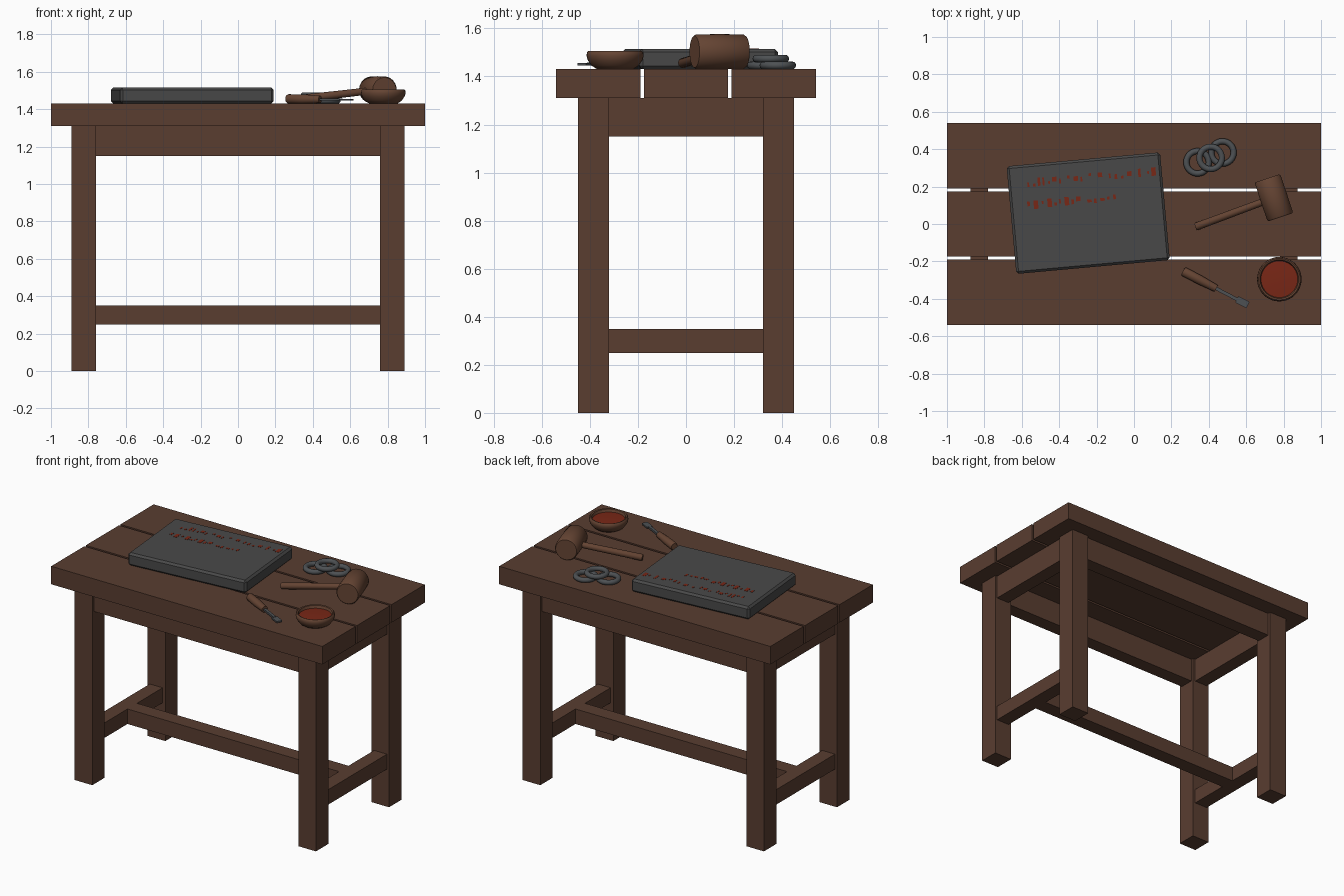
import bpy, bmesh, math, random
from mathutils import Vector, Matrix

if "Cube" in bpy.data.objects:
    bpy.data.objects.remove(bpy.data.objects["Cube"])

random.seed(4)


def material(name, r, g, b):
    m = bpy.data.materials.new(name)
    m.diffuse_color = (r, g, b, 1)
    m.use_nodes = True
    m.node_tree.nodes["Principled BSDF"].inputs["Base Color"].default_value = m.diffuse_color
    return m


WOOD = material("dark wood", 0.100, 0.047, 0.030)
TOOL_WOOD = material("tool wood", 0.130, 0.058, 0.033)
STONE = material("grey stone", 0.066, 0.066, 0.066)
IRON = material("iron", 0.075, 0.082, 0.088)
RED = material("red paint", 0.190, 0.020, 0.008)


def finish(name, bm, mat, matrix=None, smooth=False):
    if matrix:
        bm.transform(matrix)
    bmesh.ops.recalc_face_normals(bm, faces=bm.faces)
    me = bpy.data.meshes.new(name)
    bm.to_mesh(me)
    bm.free()
    ob = bpy.data.objects.new(name, me)
    bpy.context.collection.objects.link(ob)
    me.materials.append(mat)
    if smooth:
        bpy.ops.object.select_all(action='DESELECT')
        ob.select_set(True)
        bpy.context.view_layer.objects.active = ob
        bpy.ops.object.shade_smooth_by_angle(angle=math.radians(40))
    return ob


def add_box(bm, x0, x1, y0, y1, z0, z1):
    m = (Matrix.Translation(((x0 + x1) / 2, (y0 + y1) / 2, (z0 + z1) / 2))
         @ Matrix.Diagonal((x1 - x0, y1 - y0, z1 - z0, 1)))
    bmesh.ops.create_cube(bm, size=1, matrix=m)


def box(name, mat, *dims):
    bm = bmesh.new()
    add_box(bm, *dims)
    return finish(name, bm, mat)


def lathe(name, profile, mat, matrix, steps=40):
    """Spin (radius, height) points round the z axis."""
    bm = bmesh.new()
    vs = [bm.verts.new((r, 0, z)) for r, z in profile]
    es = [bm.edges.new(p) for p in zip(vs, vs[1:])]
    bmesh.ops.spin(bm, geom=vs + es, cent=(0, 0, 0), axis=(0, 0, 1),
                   angle=2 * math.pi, steps=steps)
    bmesh.ops.remove_doubles(bm, verts=bm.verts, dist=1e-5)
    return finish(name, bm, mat, matrix, True)


def along(a, b):
    """Matrix placing local z along the line from a to b."""
    d = Vector(b) - Vector(a)
    return Matrix.Translation(a) @ d.to_track_quat('Z', 'Y').to_matrix().to_4x4()


# Table top: three planks with gaps
for name, y0, y1 in (("front", -0.54, -0.19), ("middle", -0.175, 0.175), ("back", 0.19, 0.54)):
    box(name + "_plank", WOOD, -1, 1, y0, y1, 1.31, 1.43)

# Legs
for sx, side in ((-1, "left"), (1, "right")):
    for sy, end in ((-1, "front"), (1, "back")):
        box(f"{end}_{side}_leg", WOOD, *sorted((sx * 0.76, sx * 0.89)),
            *sorted((sy * 0.32, sy * 0.45)), 0, 1.31)
    # End aprons and stretchers
    xs = sorted((sx * 0.78, sx * 0.875))
    box(side + "_apron", WOOD, *xs, -0.32, 0.32, 1.15, 1.31)
    box(side + "_stretcher", WOOD, *xs, -0.32, 0.32, 0.25, 0.35)

# Long aprons and centre stretcher
for sy, end in ((-1, "front"), (1, "back")):
    box(end + "_apron", WOOD, -0.76, 0.76, *sorted((sy * 0.335, sy * 0.43)), 1.15, 1.31)
box("centre_stretcher", WOOD, -0.78, 0.78, -0.05, 0.05, 0.25, 0.35)

# Stone slab with chamfered edges
slab_place = Matrix.Translation((-0.245, 0.058, 1.43)) @ Matrix.Rotation(math.radians(5.2), 4, 'Z')
bm = bmesh.new()
add_box(bm, -0.412, 0.412, -0.289, 0.289, 0, 0.085)
bmesh.ops.bevel(bm, geom=list(bm.edges), offset=0.013, segments=1, affect='EDGES')
finish("stone_slab", bm, STONE, slab_place)

# Abstract red flecks in two rows
bm = bmesh.new()
for x0, x1, v in ((-0.31, 0.36, 0.190), (-0.32, 0.15, 0.072)):
    x = x0
    while x < x1:
        w = random.choice((0.010, 0.014, 0.024))
        h = random.choice((0.015, 0.025, 0.045))
        y = v + random.uniform(-0.5, 0.5) * (0.05 - h)
        add_box(bm, x, x + w, y - h / 2, y + h / 2, 0.083, 0.0865)
        x += w + random.choice((0.012, 0.02, 0.035))
finish("red_flecks", bm, RED, slab_place)

# Three iron rings, the middle one lying on the others
for i, (x, y, z) in enumerate(((0.34, 0.33, 1.446), (0.41, 0.353, 1.474), (0.473, 0.382, 1.446))):
    ring = [(0.060 + 0.016 * math.cos(a), 0.016 * math.sin(a))
            for a in (k * math.pi / 6 for k in range(13))]
    lathe(f"iron_ring_{i + 1}", ring, IRON, Matrix.Translation((x, y, z)), 32)

# Mallet: head lies across a tilted handle
c = Vector((0.748, 0.14, 1.503))
d = Vector((0.07, -0.21, 0)).normalized() * 0.11
lathe("mallet_head", [(0, 0), (0.066, 0), (0.072, 0.008), (0.073, 0.11), (0.072, 0.212),
                      (0.066, 0.22), (0, 0.22)], TOOL_WOOD, along(c - d, c + d))
lathe("mallet_handle", [(0, 0), (0.018, 0), (0.021, 0.006), (0.019, 0.40), (0, 0.40)],
      TOOL_WOOD, along((0.33, -0.015, 1.455), c), 24)

# Chisel: turned handle, shank and flat tip
start, tip = Vector((0.262, -0.252, 1.455)), Vector((0.61, -0.434, 1.45))
lathe("chisel_handle", [(0, 0), (0.020, 0), (0.025, 0.008), (0.025, 0.10), (0.020, 0.20), (0, 0.20)],
      TOOL_WOOD, along(start, tip), 24)
turn = Matrix.Translation(start) @ Matrix.Rotation(math.atan2(-0.182, 0.348), 4, 'Z')
bm = bmesh.new()
add_box(bm, 0.19, 0.33, -0.009, 0.009, -0.010, 0.003)
add_box(bm, 0.325, 0.392, -0.019, 0.019, -0.010, 0.000)
finish("chisel_blade", bm, IRON, turn)

# Bowl with red paint inside
bowl_place = Matrix.Translation((0.777, -0.295, 1.43))
lathe("bowl", [(0, 0), (0.075, 0), (0.098, 0.015), (0.114, 0.038), (0.119, 0.056), (0.117, 0.070),
               (0.111, 0.076), (0.103, 0.073), (0.100, 0.060), (0.085, 0.030), (0, 0.020)],
      TOOL_WOOD, bowl_place)
lathe("bowl_paint", [(0, 0.060), (0.050, 0.059), (0.100, 0.056)], RED, bowl_place)
